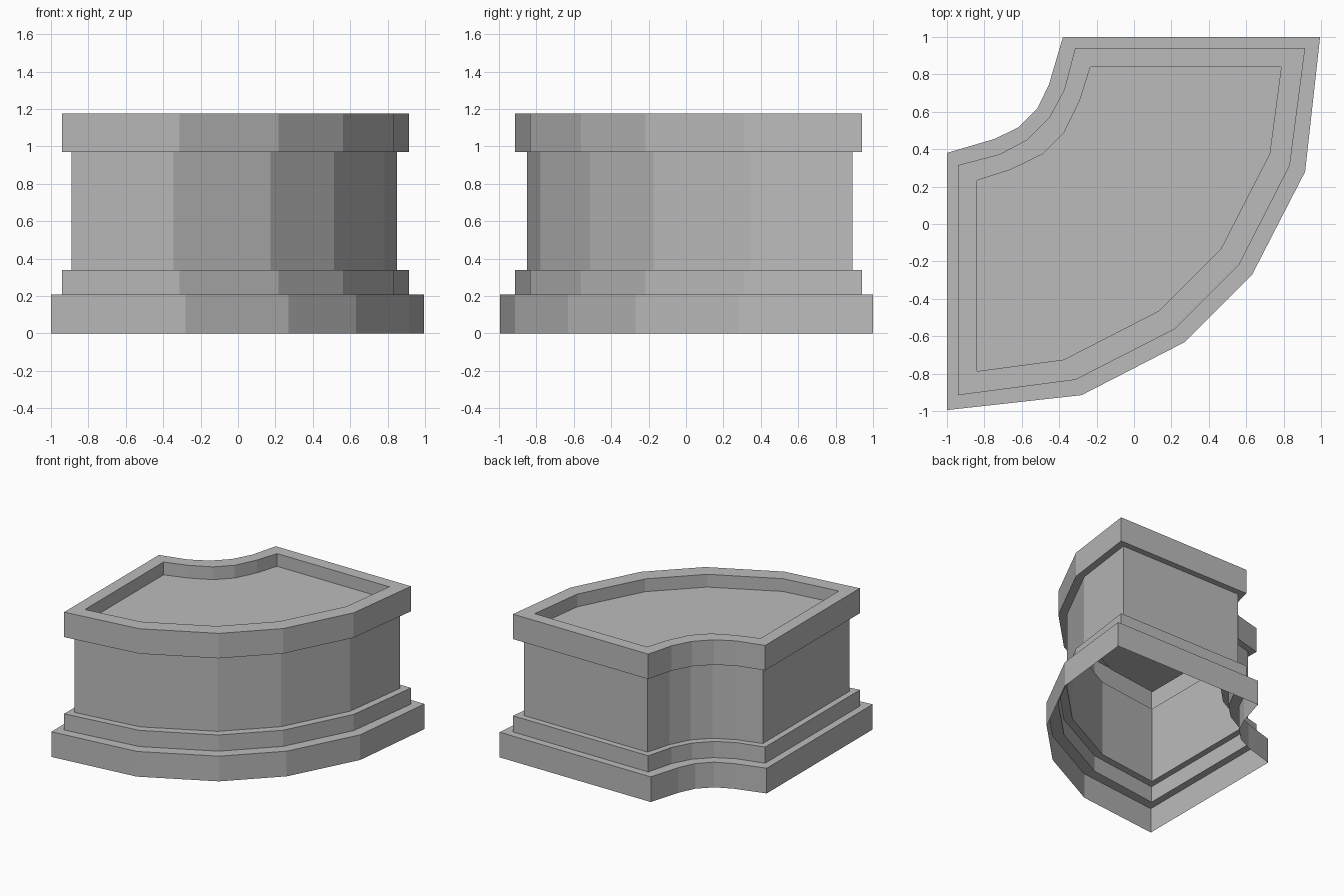
import bpy

if "Cube" in bpy.data.objects:
    bpy.data.objects.remove(bpy.data.objects["Cube"], do_unlink=True)

# Single stone colour
stone = bpy.data.materials.new("stone_grey")
stone.use_nodes = True
colour = (0.5, 0.5, 0.5, 1)
stone.diffuse_color = colour
stone.node_tree.nodes["Principled BSDF"].inputs["Base Color"].default_value = colour


def outline(half):
    """Complete a plan outline by mirroring it across the diagonal."""
    return half + [(-y, -x) for x, y in reversed(half)]


# Plan outlines, from the middle of the concave side to the middle of the convex side
PLINTH = outline([(-.617, .517), (-.745, .455), (-1, .38),
                  (-1, -.995), (-.28, -.915), (.27, -.632)])
TRIM = outline([(-.57, .452), (-.718, .373), (-.94, .315),
                (-.94, -.915), (-.313, -.833), (.217, -.562)])
RIM = outline([(-.513, .35), (-.685, .265), (-.84, .233),
               (-.84, -.787), (-.375, -.725), (.132, -.465)])
RIM = outline([(-.49, .373), (-.66, .29), (-.84, .233),
               (-.84, -.787), (-.375, -.725), (.132, -.465)])
# The wall runs midway between the trim and the rim
WALL = [((a + c) / 2, (b + d) / 2) for (a, b), (c, d) in zip(TRIM, RIM)]


def shell(name, rings, fill=False):
    """Skin a thin surface through (outline, height) rings, optionally closing the last."""
    n = len(PLINTH)
    verts = [(x, y, z) for ring, z in rings for x, y in ring]
    faces = []
    for k in range(len(rings) - 1):
        a, b = k * n, (k + 1) * n
        faces += [(a + i, a + (i + 1) % n, b + (i + 1) % n, b + i) for i in range(n)]
    if fill:
        faces.append(tuple(range(len(verts) - n, len(verts))))
    mesh = bpy.data.meshes.new(name)
    mesh.from_pydata(verts, [], faces)
    mesh.materials.append(stone)
    obj = bpy.data.objects.new(name, mesh)
    bpy.context.collection.objects.link(obj)
    return obj


BASE_TOP, TRIM_TOP, WALL_TOP, FLOOR, CAP_TOP = 0.207, 0.34, 0.97, 1.07, 1.175

# Hollow stepped pedestal, open underneath
shell("plinth", [(PLINTH, 0), (PLINTH, BASE_TOP), (TRIM, BASE_TOP)])
shell("lower_trim", [(TRIM, BASE_TOP), (TRIM, TRIM_TOP), (WALL, TRIM_TOP)])
shell("curved_wall", [(WALL, TRIM_TOP), (WALL, WALL_TOP)])
shell("cap", [(WALL, WALL_TOP), (TRIM, WALL_TOP), (TRIM, CAP_TOP), (RIM, CAP_TOP)])
shell("recessed_top", [(RIM, CAP_TOP), (RIM, FLOOR)], fill=True)
